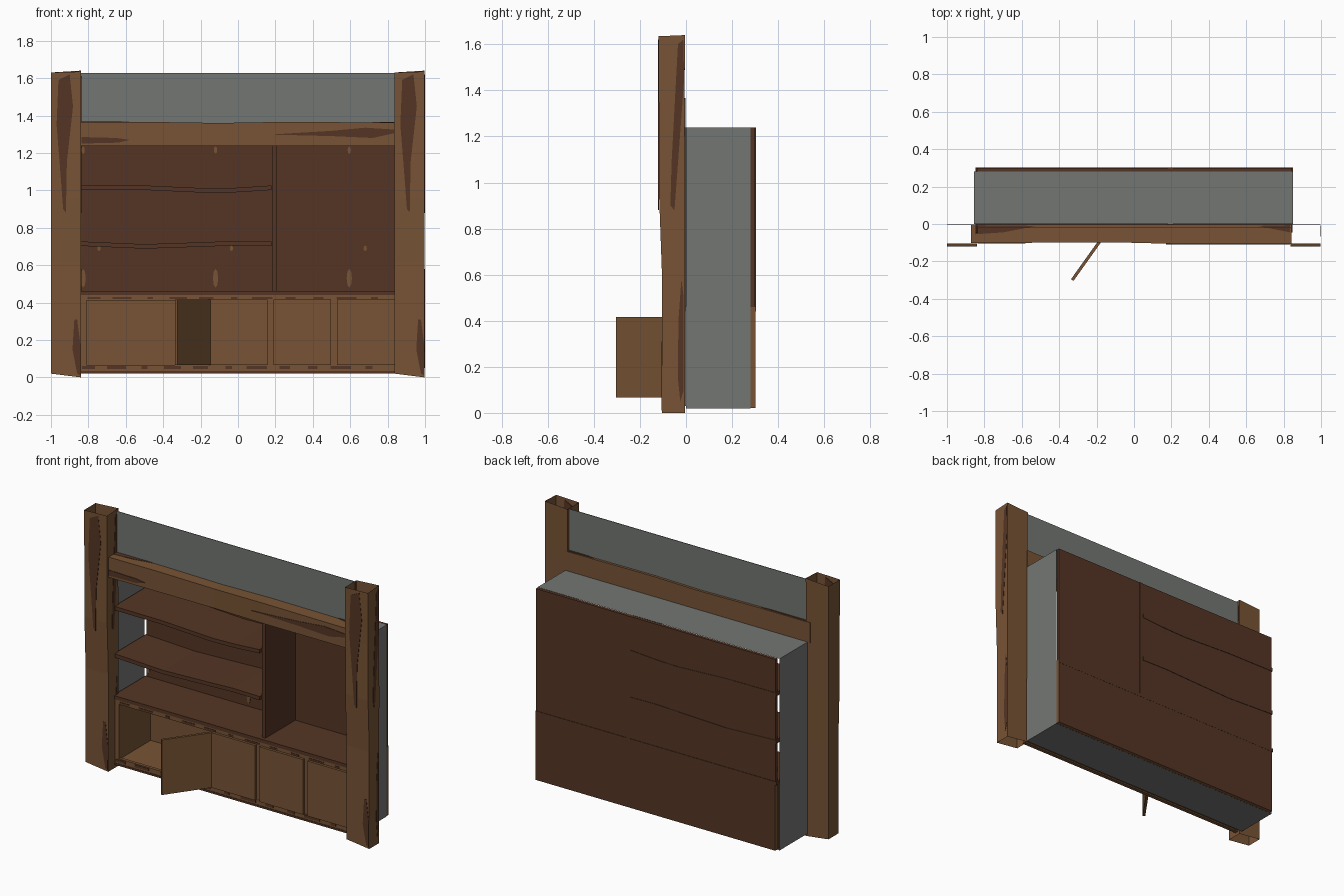
import bpy, bmesh, math

if "Cube" in bpy.data.objects:
    bpy.data.objects.remove(bpy.data.objects["Cube"])


def material(name, rgb):
    m = bpy.data.materials.new(name)
    m.diffuse_color = (*rgb, 1)
    m.use_nodes = True
    m.node_tree.nodes["Principled BSDF"].inputs["Base Color"].default_value = m.diffuse_color
    return m


LIGHT = material("light wood", (0.185, 0.087, 0.035))
DARK = material("dark wood", (0.090, 0.036, 0.018))
GREY = material("grey wall", (0.172, 0.183, 0.172))


def make(name, bm, mats):
    mesh = bpy.data.meshes.new(name)
    bm.to_mesh(mesh)
    bm.free()
    for m in mats:
        mesh.materials.append(m)
    ob = bpy.data.objects.new(name, mesh)
    bpy.context.collection.objects.link(ob)
    return ob


def box(name, x0, x1, y0, y1, z0, z1, mat):
    bm = bmesh.new()
    bmesh.ops.create_cube(bm, size=1)
    for v in bm.verts:
        v.co = (x1 if v.co.x > 0 else x0, y1 if v.co.y > 0 else y0, z1 if v.co.z > 0 else z0)
    return make(name, bm, [mat])


def loft(name, rings, mat, capped=True):
    bm = bmesh.new()
    loops = [[bm.verts.new(p) for p in r] for r in rings]
    n = len(loops[0])
    for a, b in zip(loops, loops[1:]):
        for i in range(n):
            bm.faces.new((a[i], a[(i + 1) % n], b[(i + 1) % n], b[i]))
    if capped:
        bm.faces.new(loops[0])
        bm.faces.new(loops[-1])
    bmesh.ops.recalc_face_normals(bm, faces=bm.faces)
    return make(name, bm, [mat])


def patch(name, axis, a, b, pts, mat=DARK):
    """Thin painted plate: outline pts in the plane across axis, from depth a to b."""
    def place(p, d):
        return {"x": (d, *p), "y": (p[0], d, p[1]), "z": (*p, d)}[axis]
    return loft(name, [[place(p, d) for p in pts] for d in (a, b)], mat)


# Corner posts: open, slightly crooked timber tubes, the right one a repeat of the left
for side, ox in (("left", -1.0), ("right", 0.838)):
    rings = []
    for z, yf, yb in ((0, -.105, -.005), (.3, -.105, -.005), (.62, -.105, -.005),
                      (.95, -.117, -.004), (1.3, -.118, -.006), (1.635, -.12, -.005)):
        dz = .02 if z == 0 else (-.005 if z > 1.6 else 0)
        rings.append([(ox, yf, z + dz), (ox + .16, yf, z if z else 0),
                      (ox + .16, yb, z + (.005 if z > 1.6 else 0)), (ox, yb, z + dz)])
    loft(side + "_post", rings, LIGHT, capped=False)
    patch(side + "_post_upper_grain", "y", -.121, -.1165,
          [(ox + x, z) for x, z in ((.04, 1.59), (.10, 1.62), (.118, 1.45), (.085, 1.15),
                                    (.08, .88), (.065, .9), (.05, 1.1), (.03, 1.35))])
    patch(side + "_post_lower_grain", "y", -.107, -.103,
          [(ox + x, z) for x, z in ((.125, .31), (.14, .31), (.158, .17), (.157, .01), (.14, .02), (.115, .15))])
    patch(side + "_post_side_upper_grain", "x", ox + .158, ox + .162,
          [(-.035, 1.6), (-.012, 1.62), (-.008, 1.45), (-.03, 1.15), (-.05, .88), (-.068, .9), (-.062, 1.1)])
    patch(side + "_post_side_lower_grain", "x", ox + .158, ox + .162,
          [(-.02, .58), (-.01, .5), (-.01, .1), (-.025, .05), (-.035, .15), (-.033, .4)])

# Cross beam with uneven front
loft("cross_beam", [[(x, yf, 1.237), (x, -.002, 1.237), (x, -.002, zt), (x, yf, zt)]
                    for x, yf, zt in ((-.872, -.102, 1.366), (-.5, -.1, 1.366), (-.1, -.098, 1.36),
                                      (.25, -.107, 1.366), (.842, -.107, 1.362))], LIGHT)
patch("beam_left_grain", "y", -.105, -.099,
      [(-.838, 1.25), (-.64, 1.255), (-.58, 1.27), (-.65, 1.28), (-.838, 1.285)])
patch("beam_right_grain", "y", -.110, -.104,
      [(.17, 1.298), (.5, 1.29), (.72, 1.28), (.835, 1.305), (.835, 1.325), (.68, 1.335), (.5, 1.318)])
patch("beam_top_left_grain", "z", 1.363, 1.368, [(-.85, -.055), (-.7, -.045), (-.52, -.01), (-.85, -.006)])
patch("beam_top_right_grain", "z", 1.36, 1.366, [(.66, -.01), (.835, -.045), (.835, -.006)])

# Upper wall above the beam
box("upper_wall", -.842, .842, -.022, -.018, 1.3, 1.628, GREY)

# Niche: grey sides, top and bottom, open to front and back
loft("niche_wall", [[(-.856, y, .02), (.85, y, .02), (.85, y, 1.24), (-.856, y, 1.24)]
                    for y in (0, .28)], GREY, capped=False)

# Back panels; the lower one is light wood inside and dark outside
box("upper_back_panel", -.84, .846, .28, .300, .45, 1.239, DARK)
low = box("lower_back_panel", -.84, .849, .278, .302, .022, .46, LIGHT)
low.data.materials.append(DARK)
for p in low.data.polygons:
    p.material_index = 1 if p.normal.y > .5 else 0

# Warped shelves, counter and divider
for name, zs in (("upper_shelf", (1.028, 1.026, 1.01, 1.014, 1.026)),
                 ("lower_shelf", (.727, .712, .724, .73, .727))):
    loft(name, [[(x, -.04, z - .024), (x, .303, z - .024), (x, .303, z), (x, -.04, z)]
                for x, z in zip((-.845, -.5, -.15, 0, .18), zs)], DARK)
box("counter", -.848, .848, -.045, .303, .44, .462, DARK)
box("divider", .183, .208, -.02, .303, .46, 1.239, DARK)

# Cabinet carcass
box("cabinet_floor", -.848, .848, -.03, .28, .03, .062, LIGHT)
box("cabinet_plinth", -.848, .848, -.04, -.02, .022, .066, LIGHT)
box("cabinet_top_rail", -.848, .848, -.04, -.02, .412, .44, LIGHT)
box("cabinet_left_side", -.848, -.81, -.04, .28, .06, .44, LIGHT)
box("cabinet_right_side", .82, .848, -.04, .28, .06, .44, LIGHT)
for i, (a, b) in enumerate(((-.17, -.145), (.155, .195), (.49, .53))):
    box("cabinet_stile_%d" % (i + 1), a, b, -.038, -.015, .06, .42, LIGHT)

# Dark grain dashes along plinth and rail
for i in range(11):
    x = -.8 + i * .15
    w = .035 + .02 * math.sin(i * 2.3)
    box("plinth_grain_%d" % i, x - w, x + w, -.043, -.039, .044, .06, DARK)
    box("rail_grain_%d" % i, x - w + .03, x + w + .03, -.043, -.039, .418, .43, DARK)
box("plinth_shadow_strip", -.845, .845, -.043, -.039, .022, .034, DARK)

# Closed doors, and one swung open
for i, x in enumerate((-.147, .19, .53)):
    box("door_%d" % (i + 1), x, x + .306, -.056, -.04, .066, .416, LIGHT)
door = box("open_door", -.31, 0, -.008, .008, .066, .416, LIGHT)
door.location = (-.15, -.047, 0)
door.rotation_euler = (0, 0, math.radians(54.5))

# Light knots in the dark back panel
for i, x in enumerate((-.828, -.12, .595)):
    for j, (z, h) in enumerate(((.53, .05), (1.215, .02), (.69, .015))):
        w = .014 if j == 0 else .009
        dx = .085 if j == 2 else 0
        patch("knot_%d_%d" % (i, j), "y", .277, .281,
              [(x + dx + w * math.cos(t * math.pi / 4), z + h * math.sin(t * math.pi / 4)) for t in range(8)], LIGHT)
